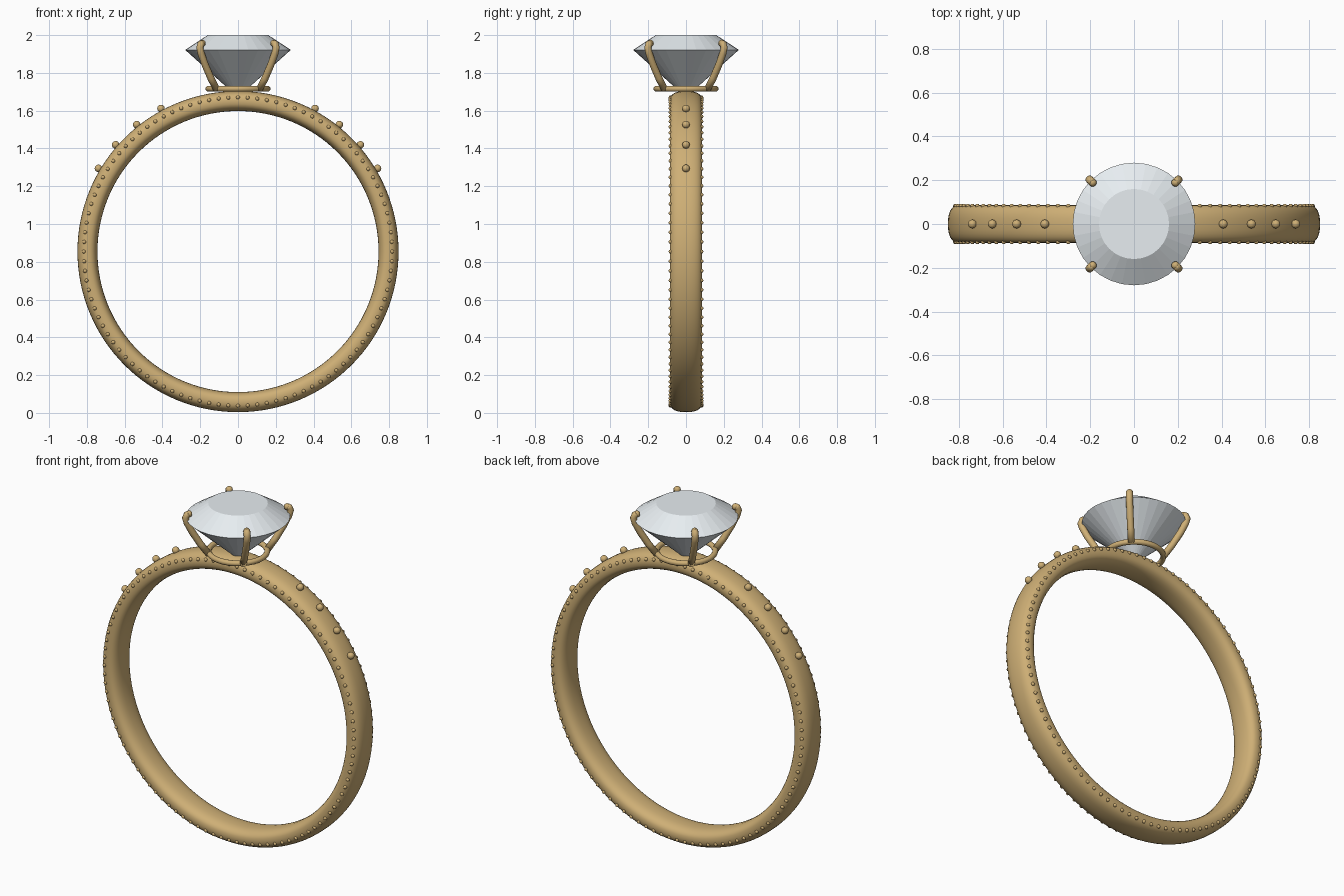
import bpy, bmesh, math
from mathutils import Matrix, Vector

if "Cube" in bpy.data.objects:
    bpy.data.objects.remove(bpy.data.objects["Cube"])

CZ = 0.854  # centre height of the band


def material(name, col):
    m = bpy.data.materials.new(name)
    m.diffuse_color = col
    m.use_nodes = True
    m.node_tree.nodes["Principled BSDF"].inputs["Base Color"].default_value = m.diffuse_color
    return m


gold = material("gold", (0.62, 0.43, 0.18, 1))
crystal = material("crystal", (0.80, 0.85, 0.88, 1))


def finish(name, bm, mat, smooth=True):
    bmesh.ops.recalc_face_normals(bm, faces=bm.faces)
    for f in bm.faces:
        f.smooth = smooth
    me = bpy.data.meshes.new(name)
    bm.to_mesh(me)
    bm.free()
    me.materials.append(mat)
    ob = bpy.data.objects.new(name, me)
    bpy.context.collection.objects.link(ob)
    return ob


def bridge(bm, a, b):
    n = len(a)
    for i in range(n):
        bm.faces.new((a[i], a[(i + 1) % n], b[(i + 1) % n], b[i]))


def on_band(r, ang, y):
    return Vector((r * math.sin(ang), y, CZ + r * math.cos(ang)))


# Band: rounded cross-section swept round the finger
bm = bmesh.new()
rings, N, M = [], 128, 28
for i in range(N):
    ang = math.tau * i / N
    ring = []
    for j in range(M):
        t = math.tau * j / M
        c, s = math.cos(t), math.sin(t)
        y = 0.086 * math.copysign(abs(c) ** 0.8, c)
        r = 0.797 + 0.053 * math.copysign(abs(s) ** 0.8, s)
        ring.append(bm.verts.new(on_band(r, ang, y)))
    rings.append(ring)
for i in range(N):
    bridge(bm, rings[i], rings[(i + 1) % N])
finish("band", bm, gold)

# Fine beading along both sides of the band
bm = bmesh.new()
for side in (-1, 1):
    for i in range(100):
        p = on_band(0.816, math.tau * i / 100, side * 0.082)
        bmesh.ops.create_icosphere(bm, subdivisions=2, radius=0.0105,
                                   matrix=Matrix.Translation(p))
finish("side_beads", bm, gold)

# Larger beads on the shoulders
bm = bmesh.new()
for side in (-1, 1):
    for i in range(4):
        p = on_band(0.86, side * math.radians(28.3 + 10.3 * i), 0)
        bmesh.ops.create_icosphere(bm, subdivisions=3, radius=0.02,
                                   matrix=Matrix.Translation(p))
finish("shoulder_beads", bm, gold)

# Round collar under the stone
bpy.ops.mesh.primitive_torus_add(major_radius=0.157, minor_radius=0.0155, major_segments=48,
                                 minor_segments=12, location=(0, 0, 1.716))
collar = bpy.context.object
collar.name = "setting_collar"
collar.data.materials.append(gold)
bpy.ops.object.shade_smooth()

# Four curved prongs with rounded tips
path = [(0.16, 1.712), (0.205, 1.775), (0.25, 1.85), (0.277, 1.905), (0.286, 1.935),
        (0.278, 1.953), (0.268, 1.957)]
for k in range(4):
    ang = math.radians(45 + 90 * k)
    ux, uy = math.cos(ang), math.sin(ang)
    pts = [Vector((r * ux, r * uy, z)) for r, z in path]
    side = Vector((-uy, ux, 0))
    bm = bmesh.new()
    loops = []
    for i, p in enumerate(pts):
        tan = (pts[min(i + 1, len(pts) - 1)] - pts[max(i - 1, 0)]).normalized()
        nor = tan.cross(side)
        loops.append([bm.verts.new(p + 0.019 * (side * math.cos(a) + nor * math.sin(a)))
                      for a in (math.tau * j / 12 for j in range(12))])
    for a, b in zip(loops, loops[1:]):
        bridge(bm, a, b)
    bm.faces.new(loops[0])
    bm.faces.new(loops[-1])
    bmesh.ops.create_icosphere(bm, subdivisions=2, radius=0.019,
                               matrix=Matrix.Translation(pts[-1]))
    finish(f"prong_{k + 1}", bm, gold)

# Faceted stone: table, crown and pointed pavilion
bm = bmesh.new()
S = 32
table, girdle = [[bm.verts.new((r * math.cos(math.tau * i / S), r * math.sin(math.tau * i / S), z))
                  for i in range(S)] for r, z in ((0.16, 2.0), (0.28, 1.922))]
culet = bm.verts.new((0, 0, 1.67))
bm.faces.new(table)
bridge(bm, table, girdle)
for i in range(S):
    bm.faces.new((girdle[i], girdle[(i + 1) % S], culet))
finish("stone", bm, crystal, smooth=False)
